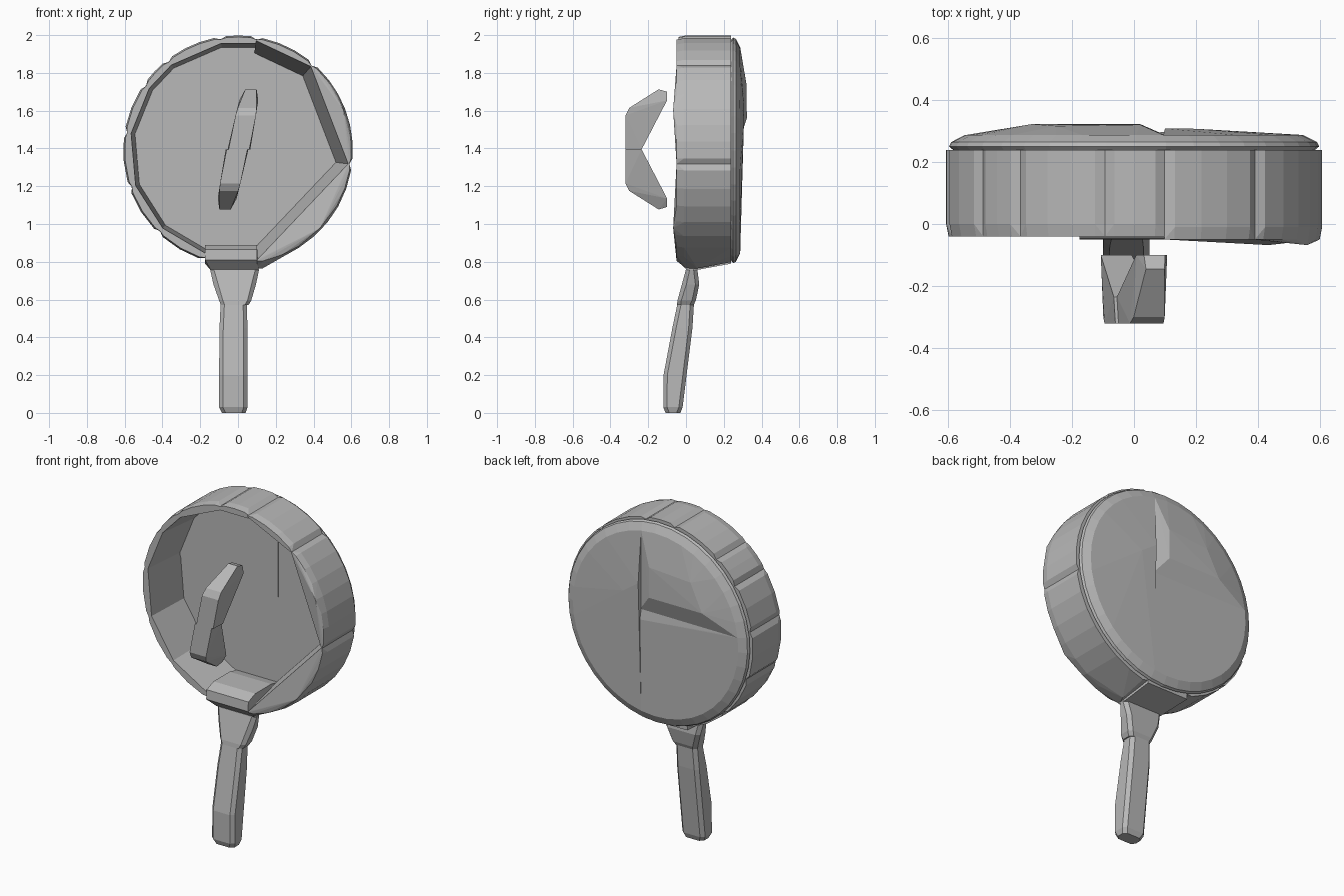
import bpy, bmesh
from math import radians, cos, sin

if "Cube" in bpy.data.objects:
    bpy.data.objects.remove(bpy.data.objects["Cube"])

GREY = (0.48, 0.48, 0.48, 1)
grey = bpy.data.materials.new("plain grey")
grey.use_nodes = True
grey.diffuse_color = GREY
grey.node_tree.nodes["Principled BSDF"].inputs["Base Color"].default_value = GREY

CENTRE_Z = 1.39
RADIUS = 0.608


def hull(name, points):
    """Make one faceted convex part that wraps the given points."""
    bm = bmesh.new()
    for p in points:
        bm.verts.new(p)
    out = bmesh.ops.convex_hull(bm, input=bm.verts)
    junk = {g for g in out["geom_interior"] + out["geom_unused"] if isinstance(g, bmesh.types.BMVert)}
    bmesh.ops.delete(bm, geom=list(junk), context="VERTS")
    bmesh.ops.dissolve_limit(bm, angle_limit=0.02, verts=bm.verts, edges=bm.edges)
    bmesh.ops.recalc_face_normals(bm, faces=bm.faces)
    mesh = bpy.data.meshes.new(name)
    bm.to_mesh(mesh)
    bm.free()
    mesh.materials.append(grey)
    bpy.context.collection.objects.link(bpy.data.objects.new(name, mesh))


def polar(angle, r, y):
    a = radians(angle)
    return (r * cos(a), y, CENTRE_Z + r * sin(a))


def arc(start, end, r, y, step=9):
    n = max(2, round((end - start) / step))
    return [polar(start + (end - start) * i / n, r, y) for i in range(n + 1)]


# Rim: uneven blocks, each with a curved outside, softened ends and a straight inside
BACK = 0.238
breaks = [-80, -7, 49, 80.5, 99, 128, 145, 171, 199, 226, 253]
for i, (a, b) in enumerate(zip(breaks, breaks[1:])):
    right_side = b < 81
    front = -0.05 if right_side else -0.04
    inner_front, inner_back = (0.588, 0.522) if right_side else (0.573, 0.552)
    pts = arc(a + 3, b - 3, RADIUS - 0.008, front) + arc(a + 3, b - 3, RADIUS, front + 0.04)
    pts += arc(a + 3, b - 3, RADIUS, BACK)
    for t in (a, b):
        pts += [polar(t, RADIUS - 0.014, y) for y in (front, BACK)]
        pts += [polar(t, inner_front, front), polar(t, inner_back, BACK)]
    if b < 60:
        pts.append(polar((a + b) / 2, RADIUS - 0.01, -0.068))
    if i == 0:
        pts += [(0.1, 0.0, 0.765), (0.13, 0.06, 0.765)]
    hull(f"rim_block_{i + 1}", pts)

# Bottom block of the rim, chamfered towards the handle
pts = []
for x, low_x in ((-0.175, -0.145), (0.1, 0.11)):
    pts += [(x, -0.045, 0.865), (x, -0.05, 0.81), (low_x, 0.005, 0.757), (low_x, 0.06, 0.757),
            (x, BACK, 0.79), (x, BACK, 0.875), (x, 0.17, 0.89), (x, 0.02, 0.89)]
hull("rim_bottom_block", pts)

# Pan base: three facetted slabs meeting at x = 0.1 and z = 1.46
SEAM_X, SEAM_Z = 0.1, 1.46


def slab(name, start, end, floor, corners, ridge):
    pts = []
    for r, y in ((0.58, floor), (0.597, 0.25), (0.59, 0.264), (0.545, 0.287)):
        pts += arc(start, end, r, y)
        pts += [(x, y, z) for x, z in corners]
    hull(name, pts + ridge)


slab("base_left", -80, 80, 0.236, [(SEAM_X, SEAM_Z)],
     [(SEAM_X, 0.3, 1.45), (SEAM_X, 0.308, 1.62), (0.2, 0.307, 1.55)])
slab("base_right_lower", 173, 280, 0.236, [(SEAM_X, SEAM_Z), (-0.5, SEAM_Z)],
     [(SEAM_X, 0.296, 1.4)])
slab("base_right_upper", 80, 173, 0.232, [(SEAM_X, SEAM_Z), (-0.5, SEAM_Z)],
     [(0.02, 0.322, 1.56), (-0.33, 0.322, 1.56), (0.02, 0.32, 1.74), (-0.25, 0.316, 1.72)])


def ring(z, x0, x1, y0, y1, cut=0.02):
    """Eight-sided level outline with clipped corners."""
    pts = []
    for x, dx in ((x0, cut), (x1, -cut)):
        for y, dy in ((y0, cut), (y1, -cut)):
            pts += [(x + dx, y, z), (x, y + dy, z)]
    return pts


# Collar between the rim and the handle
hull("handle_collar", ring(0.76, -0.148, 0.112, 0.0, 0.06) + ring(0.68, -0.13, 0.095, -0.018, 0.07)
     + ring(0.595, -0.1, 0.07, -0.045, 0.052) + ring(0.57, -0.09, 0.055, -0.048, 0.04))

# Handle, leaning forward at the bottom
hull("handle", ring(0.575, -0.092, 0.047, -0.046, 0.042) + ring(0.45, -0.098, 0.05, -0.072, 0.034)
     + ring(0.2, -0.1, 0.05, -0.119, 0.003) + ring(0.03, -0.1, 0.05, -0.12, -0.018)
     + ring(0.0, -0.085, 0.04, -0.108, -0.03))

# Grip in front of the pan: two mirrored arms, tilted sideways
arm = [(-0.32, 0.0, 0.055), (-0.235, 0.0, 0.06), (-0.1, 0.26, 0.05), (-0.1, 0.305, 0.034),
       (-0.145, 0.318, 0.03), (-0.3, 0.22, 0.05), (-0.32, 0.18, 0.054)]
for name, side in (("grip_upper_arm", 1), ("grip_lower_arm", -1)):
    pts = []
    for y, dz, half in arm:
        middle = side * (0.005 + 0.2 * dz)
        pts += [(middle + s * half, y, 1.395 + side * dz) for s in (-1, 1)]
    hull(name, pts)
